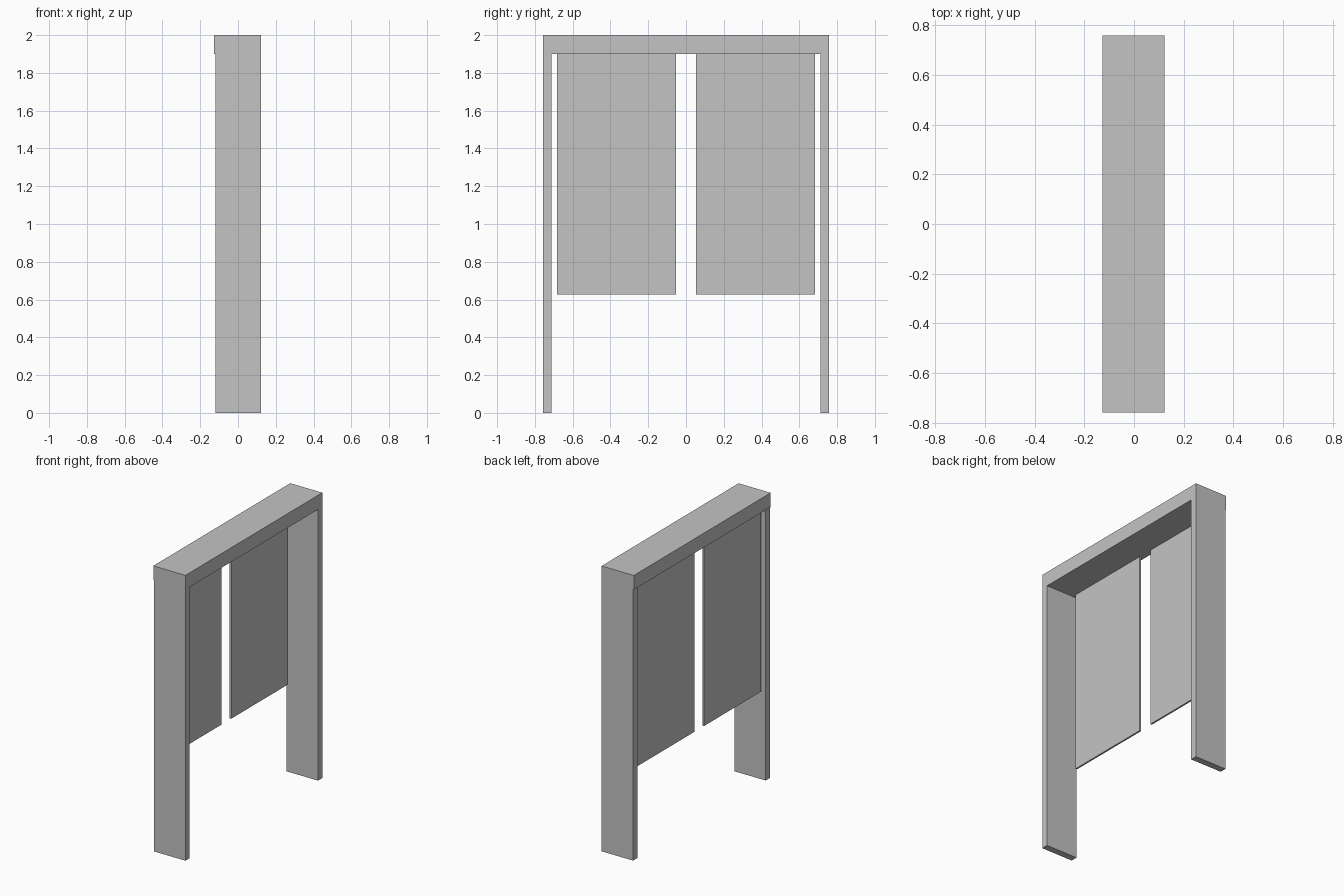
import bpy

cube = bpy.data.objects.get("Cube")
if cube:
    bpy.data.objects.remove(cube, do_unlink=True)

# Single plain grey material
grey = bpy.data.materials.new("plain_grey")
grey.use_nodes = True
colour = (0.55, 0.55, 0.55, 1)
grey.diffuse_color = colour
grey.node_tree.nodes["Principled BSDF"].inputs["Base Color"].default_value = colour


def box(name, low, high):
    """Add a flat-sided box spanning two opposite corners."""
    centre = [(a + b) / 2 for a, b in zip(low, high)]
    bpy.ops.mesh.primitive_cube_add(size=1, location=centre)
    part = bpy.context.object
    part.name = name
    part.scale = [b - a for a, b in zip(low, high)]
    bpy.ops.object.transform_apply(location=False, rotation=False, scale=True)
    part.data.materials.append(grey)
    return part


half_length = 0.758
beam_bottom = 1.9

# Top beam, slightly overhanging the posts at one side
box("top_beam", (-0.126, -half_length, beam_bottom), (0.123, half_length, 2))

# A post and a thin hanging panel at each end
for end, side in (("front", -1), ("back", 1)):
    def span(inner, outer):
        return sorted((side * inner, side * outer))

    y0, y1 = span(0.711, half_length)
    box(end + "_post", (-0.12, y0, 0), (0.123, y1, beam_bottom))
    y0, y1 = span(0.054, 0.684)
    box(end + "_panel", (-0.102, y0, 0.628), (-0.09, y1, beam_bottom))
